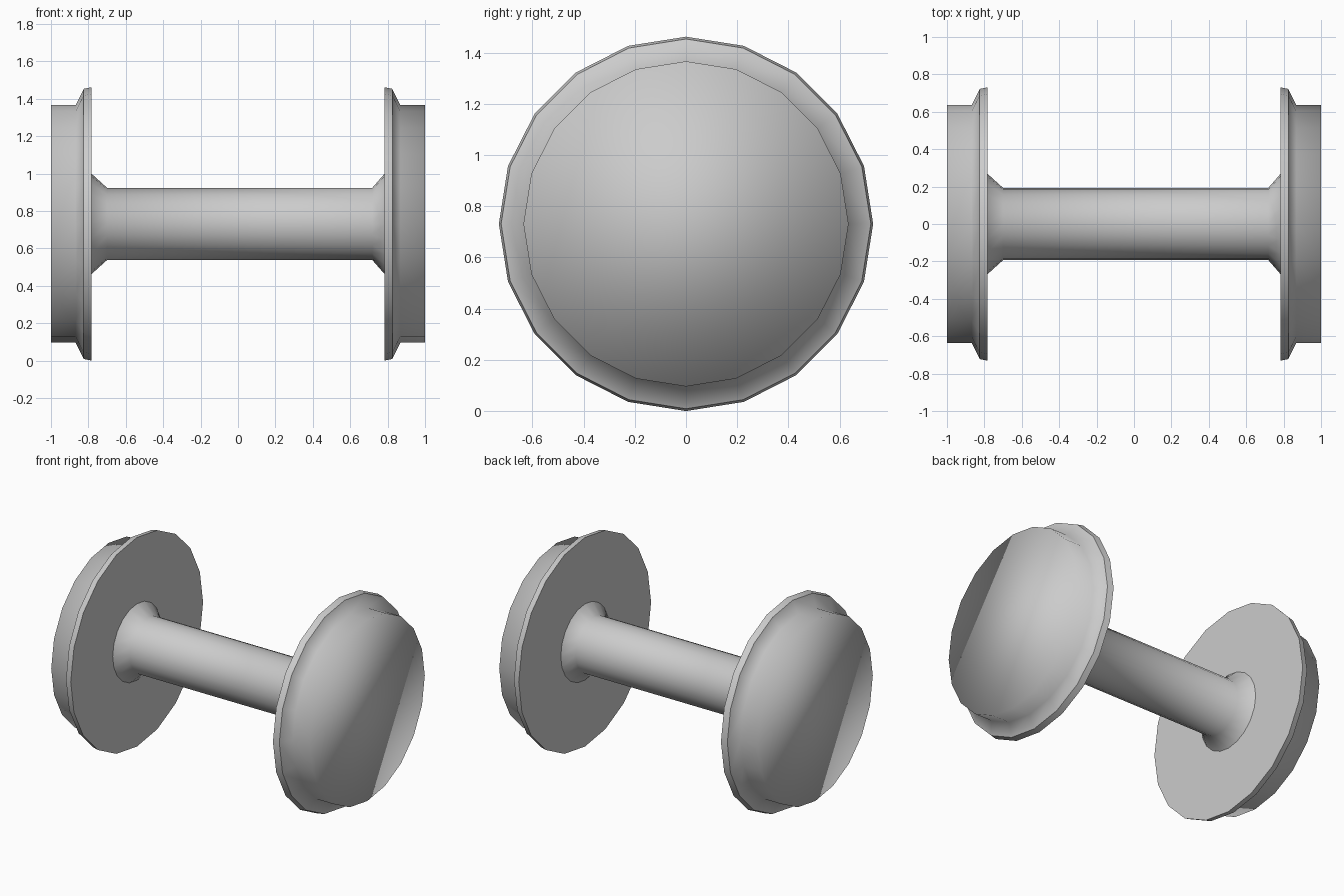
import bpy, bmesh
from math import sin, cos, pi

if "Cube" in bpy.data.objects:
    bpy.data.objects.remove(bpy.data.objects["Cube"])

SIDES = 20
CENTRE_Z = 0.731


def lathe_x(name, profile, sharp_rings=()):
    """Spin (x, radius) points around the x axis and cap both ends."""
    bm = bmesh.new()
    rings = []
    for x, r in profile:
        rings.append([bm.verts.new((x, r * sin(2 * pi * i / SIDES),
                                    r * cos(2 * pi * i / SIDES)))
                      for i in range(SIDES)])
    for a, b in zip(rings, rings[1:]):
        for i in range(SIDES):
            j = (i + 1) % SIDES
            bm.faces.new((a[i], a[j], b[j], b[i]))
    bm.faces.new(rings[0])
    bm.faces.new(rings[-1])
    bmesh.ops.recalc_face_normals(bm, faces=bm.faces)
    for f in bm.faces:
        f.smooth = True
    for k in sharp_rings:
        for i in range(SIDES):
            bm.edges.get((rings[k][i], rings[k][(i + 1) % SIDES])).smooth = False
    mesh = bpy.data.meshes.new(name)
    bm.to_mesh(mesh)
    bm.free()
    obj = bpy.data.objects.new(name, mesh)
    obj.location.z = CENTRE_Z
    bpy.context.collection.objects.link(obj)
    return obj


# Flanged wheels: outer disc, tread, sloped shoulder, thin flange
for label, s in (("left", -1), ("right", 1)):
    lathe_x(label + "_wheel",
            [(s * 1.0, 0.635), (s * 0.868, 0.635),
             (s * 0.825, 0.722), (s * 0.782, 0.731)],
            sharp_rings=(2, 3))

# Axle with flared hubs meeting the wheels
lathe_x("axle", [(-0.785, 0.27), (-0.70, 0.193), (0.718, 0.193), (0.785, 0.27)],
        sharp_rings=(0, 3))
